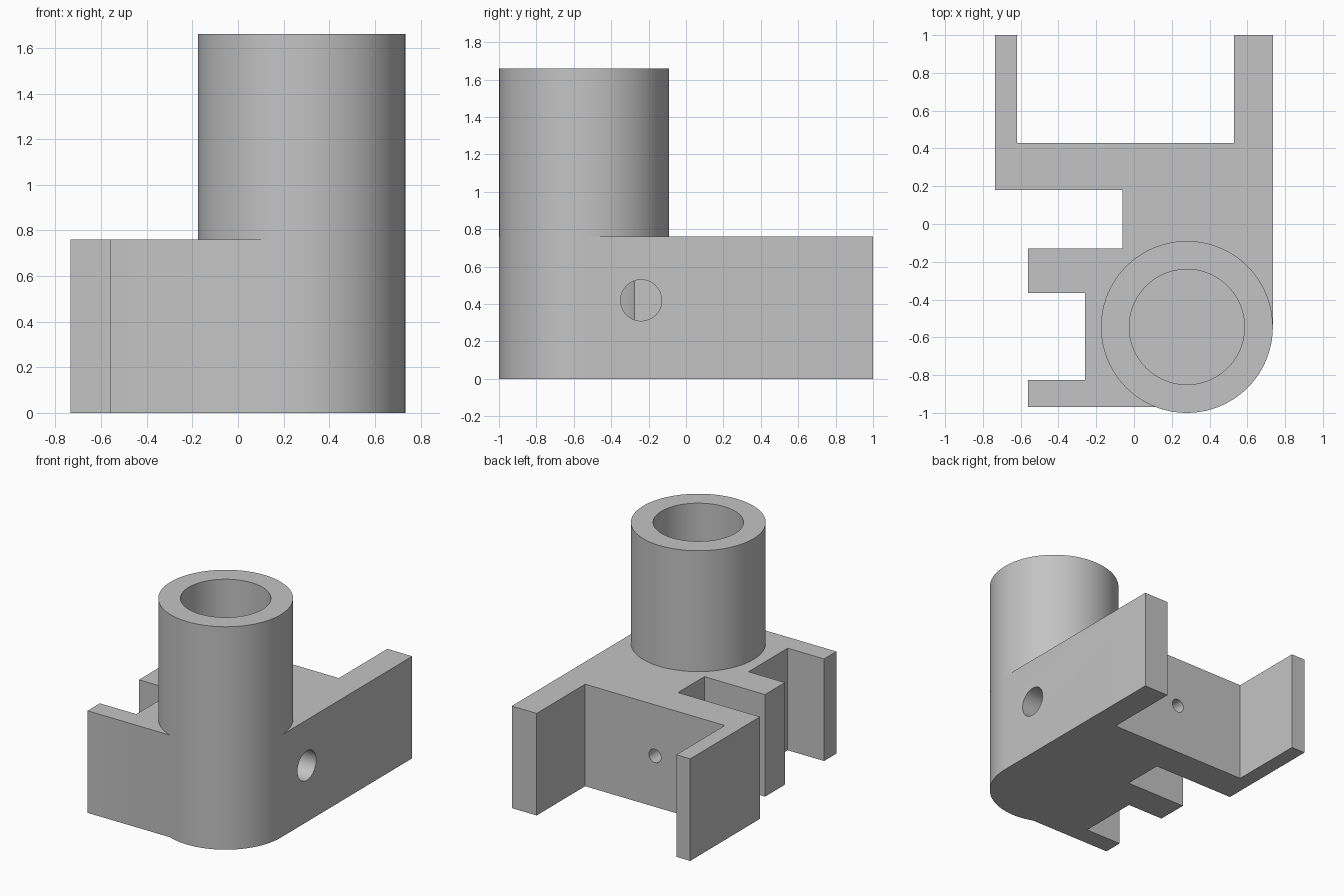
import bpy, bmesh, math
from mathutils import Matrix, Vector

cube = bpy.data.objects.get("Cube")
if cube:
    bpy.data.objects.remove(cube, do_unlink=True)

CX, CY, R, BORE = 0.28, -0.545, 0.455, 0.305    # column axis and radii
DECK, TOP, FLOOR = 0.76, 1.66, 0.15
SEG = 96

grey = bpy.data.materials.new("plain grey")
grey.use_nodes = True
grey.diffuse_color = (0.55, 0.55, 0.55, 1)
grey.node_tree.nodes["Principled BSDF"].inputs["Base Color"].default_value = (0.55, 0.55, 0.55, 1)


def make_object(name, bm):
    bmesh.ops.recalc_face_normals(bm, faces=bm.faces)
    mesh = bpy.data.meshes.new(name)
    bm.to_mesh(mesh)
    bm.free()
    mesh.materials.append(grey)
    obj = bpy.data.objects.new(name, mesh)
    bpy.context.collection.objects.link(obj)
    return obj


def extrude_outline(name, points, z0, z1):
    bm = bmesh.new()
    face = bm.faces.new([bm.verts.new((x, y, z0)) for x, y in points])
    lifted = bmesh.ops.extrude_face_region(bm, geom=[face])["geom"]
    verts = [g for g in lifted if isinstance(g, bmesh.types.BMVert)]
    bmesh.ops.translate(bm, verts=verts, vec=(0, 0, z1 - z0))
    return make_object(name, bm)


def rod(name, start, end, radius, segments):
    start, end = Vector(start), Vector(end)
    axis = end - start
    turn = axis.to_track_quat('Z', 'Y').to_matrix().to_4x4()
    bm = bmesh.new()
    bmesh.ops.create_cone(bm, cap_ends=True, segments=segments, radius1=radius,
                          radius2=radius, depth=axis.length,
                          matrix=Matrix.Translation((start + end) / 2) @ turn)
    obj = make_object(name, bm)
    obj.hide_render = True
    return obj


def arc(a0, a1):
    n = max(2, round(abs(a1 - a0) / (2 * math.pi) * SEG))
    angles = [a0 + (a1 - a0) * i / n for i in range(n + 1)]
    return [(CX + R * math.cos(a), CY + R * math.sin(a)) for a in angles]


def cut(obj, cutters):
    bpy.ops.object.select_all(action='DESELECT')
    bpy.context.view_layer.objects.active = obj
    obj.select_set(True)
    for cutter in cutters:
        mod = obj.modifiers.new("cut", 'BOOLEAN')
        mod.operation, mod.solver, mod.object = 'DIFFERENCE', 'EXACT', cutter
        bpy.ops.object.modifier_apply(modifier=mod.name)
    bpy.ops.object.shade_smooth_by_angle(angle=math.radians(30))


# Bracket: rear fork, two side prongs and a round front corner
front_y = -0.97
meet = -math.pi + math.asin((CY - front_y) / R)
outline = [(-0.735, 1), (-0.735, 0.18), (-0.06, 0.18), (-0.06, -0.13),
           (-0.56, -0.13), (-0.56, -0.365), (-0.26, -0.365), (-0.26, -0.825),
           (-0.56, -0.825), (-0.56, front_y)]
outline += arc(meet, 0)
outline += [(0.735, 1), (0.53, 1), (0.53, 0.43), (-0.62, 0.43), (-0.62, 1)]
bracket = extrude_outline("bracket", outline, 0, DECK)

# Column standing on the bracket
column = extrude_outline("column", arc(0, 2 * math.pi)[:-1], DECK, TOP)

# Bore, side pin hole and rear screw hole
bore = rod("bore_cutter", (CX, CY, FLOOR), (CX, CY, TOP + 0.1), BORE, SEG)
pin = rod("pin_hole_cutter", (0.14, -0.24, 0.42), (0.9, -0.24, 0.42), 0.11, 48)
screw = rod("screw_hole_cutter", (-0.045, 0.17, 0.38), (-0.045, 0.6, 0.38), 0.05, 32)
cut(bracket, [bore, pin, screw])
cut(column, [bore])

for cutter in (bore, pin, screw):
    bpy.data.objects.remove(cutter, do_unlink=True)
